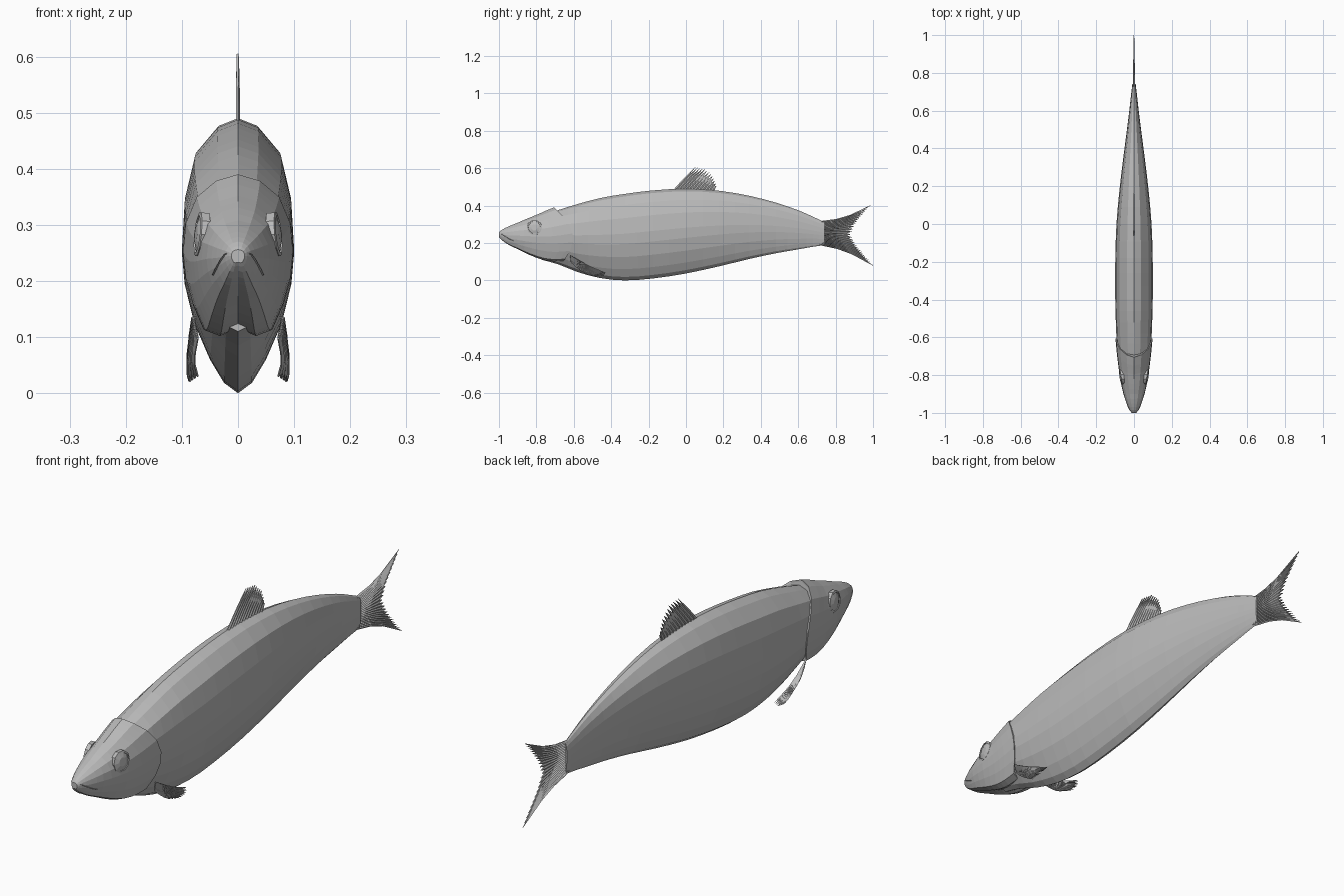
import bpy, bmesh, math
from mathutils import Vector, Matrix
from mathutils.bvhtree import BVHTree

if "Cube" in bpy.data.objects:
    bpy.data.objects.remove(bpy.data.objects["Cube"])

grey = bpy.data.materials.new("silver grey")
grey.diffuse_color = (0.5, 0.5, 0.5, 1)
grey.use_nodes = True
grey.node_tree.nodes["Principled BSDF"].inputs["Base Color"].default_value = grey.diffuse_color


def make_object(name, bm, mirror=False, thickness=0):
    bmesh.ops.recalc_face_normals(bm, faces=bm.faces)
    mesh = bpy.data.meshes.new(name)
    bm.to_mesh(mesh)
    mesh.materials.append(grey)
    ob = bpy.data.objects.new(name, mesh)
    bpy.context.collection.objects.link(ob)
    if thickness:
        mod = ob.modifiers.new("thickness", 'SOLIDIFY')
        mod.thickness, mod.offset = thickness, 0
    if mirror:
        ob.modifiers.new("mirror", 'MIRROR')
    return ob


def refine(rows):
    """Insert a smooth station between each pair of stations."""
    out = []
    for i in range(len(rows) - 1):
        a, b, c, d = (rows[max(0, min(len(rows) - 1, i + k))] for k in (-1, 0, 1, 2))
        out += [b, tuple((-p + 9 * q + 9 * r - s) / 16 for p, q, r, s in zip(a, b, c, d))]
    return out + [rows[-1]]


def loft(stations, section, lean=lambda y, h: 0):
    """Skin sections (height fraction, width fraction) along y, bottom, top, half width."""
    bm = bmesh.new()
    rings = []
    full = [(h, w) for h, w in section] + [(h, -w) for h, w in section[-2:0:-1]]
    for y, low, high, wide in stations:
        rings.append([bm.verts.new((w * wide, y + lean(y, h), low + h * (high - low)))
                      for h, w in full])
    n = len(full)
    for r, s in zip(rings, rings[1:]):
        for i in range(n):
            bm.faces.new((r[i], r[(i + 1) % n], s[(i + 1) % n], s[i]))
    bm.faces.new(rings[0])
    bm.faces.new(rings[-1])
    return bm


# Body with a keeled belly
keel = [(0, 0), (.04, .25), (.13, .5), (.27, .78), (.42, .95), (.54, 1), (.72, .95),
        (.87, .78), (.97, .37), (1, 0)]
body_stations = [
    (-.77, .11, .345, .074), (-.68, .085, .377, .088), (-.58, .045, .408, .094),
    (-.46, .013, .44, .098), (-.33, 0, .462, .1), (-.18, .01, .481, .099),
    (0, .037, .49, .093), (.18, .076, .479, .077), (.34, .115, .452, .058),
    (.48, .145, .416, .04), (.6, .166, .375, .025), (.68, .18, .34, .016),
    (.74, .188, .312, .009)]
make_object("body", loft(refine(body_stations), keel))

# Head with raised gill covers
oval = [(.06, 0), (.015, .35), (.05, .63), (.2, .82), (.36, .95), (.52, 1), (.7, .95),
        (.86, .75), (.96, .4), (1, 0)]
head_stations = [
    (-1, .232, .256, .012), (-.985, .215, .27, .023), (-.95, .19, .288, .039),
    (-.9, .165, .308, .056), (-.83, .132, .331, .073), (-.76, .107, .352, .084),
    (-.7, .098, .372, .092), (-.64, .1, .39, .098)]
gill_curve = lambda y, h: max(0, (y + .9) / .26) * (.035 - .3 * (h - .42) ** 2)
head_bm = loft(refine(head_stations) + [(-.641, .115, .383, .089)], oval, gill_curve)
tree = BVHTree.FromBMesh(head_bm)
make_object("head", head_bm)

# Eyes: a low ring with a shallow dome, laid on the head surface
spot, normal, _, _ = tree.ray_cast(Vector((.5, -.81, .283)), Vector((-1, 0, 0)))
normal = (normal + Vector((1, -.15, .1))).normalized()
place = Matrix.Translation(spot) @ normal.to_track_quat('Z', 'Y').to_matrix().to_4x4()
bm = bmesh.new()
rings = []
for radius, height in ((.041, -.012), (.041, .003), (.034, .005), (.033, .002), (.017, .007)):
    rings.append([bm.verts.new(place @ Vector((radius * math.cos(a), radius * math.sin(a), height)))
                  for a in (math.tau * k / 10 for k in range(10))])
for r, s in zip(rings, rings[1:]):
    for i in range(10):
        bm.faces.new((r[i], r[(i + 1) % 10], s[(i + 1) % 10], s[i]))
bm.faces.new(rings[-1])
bm.faces.new(rings[0])
make_object("eyes", bm, mirror=True)

# Lip: a thin ridge following the snout
bm = bmesh.new()
lip = []
for y, z in ((-.92, .211), (-.945, .223), (-.97, .238), (-.985, .248)):
    hit = tree.ray_cast(Vector((.5, y, z)), Vector((-1, 0, 0)))[0]
    lip.append(hit)
lip.append(Vector((0, -.998, .253)))
loops = [[bm.verts.new(p + Vector(o)) for o in ((-.004, 0, .003), (.002, -.002, 0), (-.004, 0, -.003))]
         for p in lip]
for r, s in zip(loops, loops[1:]):
    for i in range(3):
        bm.faces.new((r[i], r[(i + 1) % 3], s[(i + 1) % 3], s[i]))
make_object("lip", bm, mirror=True)


def along(points, t):
    f = t * (len(points) - 1)
    i = min(int(f), len(points) - 2)
    return Vector(points[i]).lerp(Vector(points[i + 1]), f - i)


def fin(name, base, tips, rays, notch, sag, ridge, thickness, mirror=False):
    """Pleated fin: long rays with shorter webbing in between."""
    bm = bmesh.new()
    cols = []
    for k in range(2 * rays + 1):
        t = k / (2 * rays)
        root, tip = along(base, t), along(tips, t)
        side = Vector(ridge) * (1 if k % 2 else -1)
        reach = notch if k % 2 else 1
        col = []
        for f in (0, .33, .6, 1):
            g = f * reach
            p = root.lerp(tip, g) + Vector(sag(t)) * 4 * g * (1 - g)
            col.append(bm.verts.new(p + side * (1 - .6 * f)))
        cols.append(col)
    for a, b in zip(cols, cols[1:]):
        for i in range(3):
            bm.faces.new((a[i], b[i], b[i + 1], a[i + 1]))
    make_object(name, bm, mirror, thickness)


# Forked tail fin
fin("tail_fin", [(0, .715, .19), (0, .715, .315)],
    [(0, 1, .08), (0, .955, .135), (0, .91, .19), (0, .88, .245),
     (0, .905, .3), (0, .945, .35), (0, .985, .4)],
    22, .86, lambda t: (0, 0, .018 * (1 - 2 * t)), (.003, 0, 0), .004)

# Dorsal fin
fin("dorsal_fin", [(0, -.07, .48), (0, .04, .482), (0, .15, .474)],
    [(0, .05, .605), (0, .105, .598), (0, .145, .56), (0, .163, .505)],
    12, .66, lambda t: (0, 0, .004), (.002, 0, 0), .004)

# Pectoral fins
fin("pectoral_fins", [(.08, -.62, .135), (.073, -.615, .098)],
    [(.078, -.43, .04), (.088, -.44, .025), (.087, -.475, .02), (.072, -.52, .03)],
    10, .85, lambda t: (.006, 0, -.006), (.002, 0, .001), .004, mirror=True)
